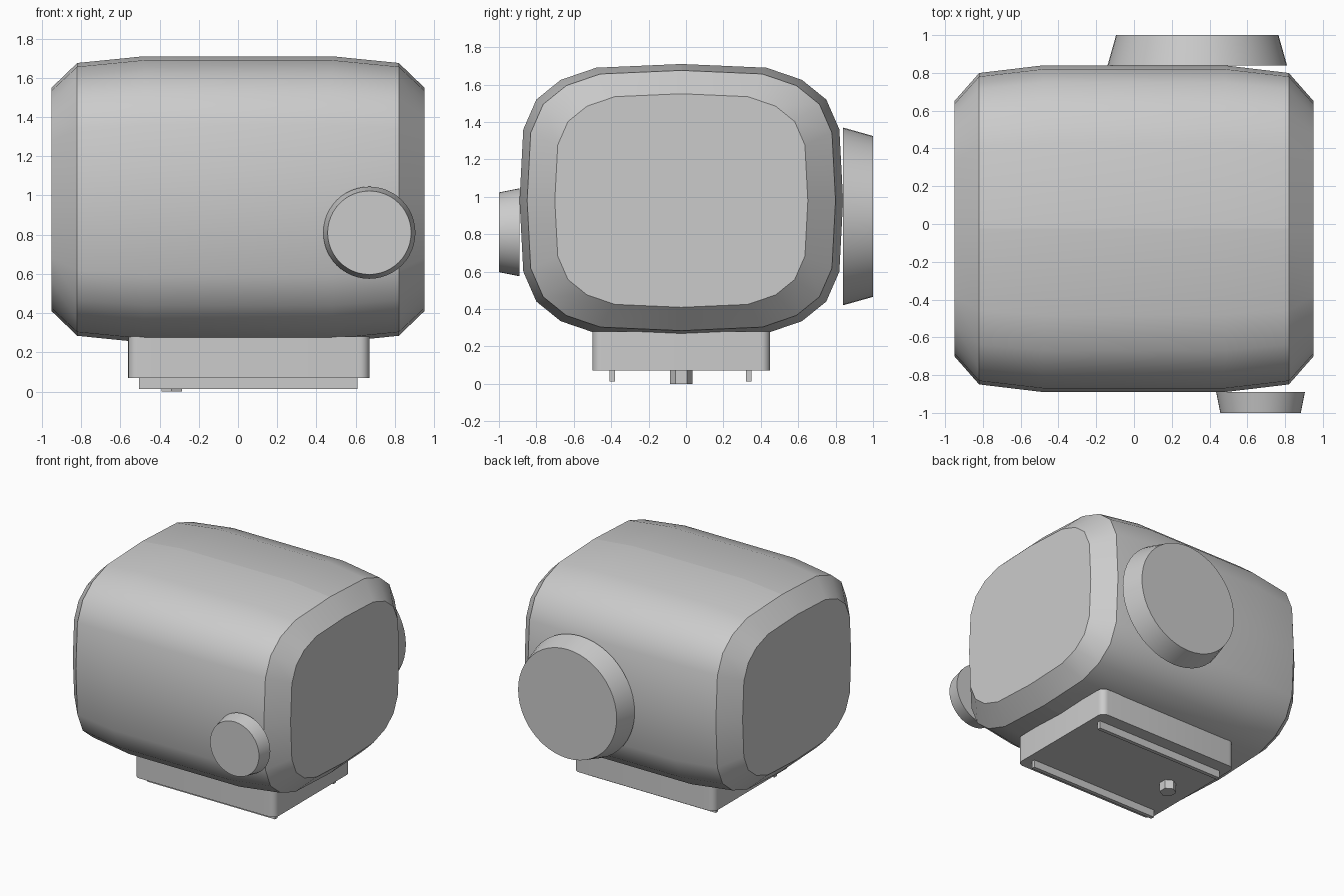
import bpy, bmesh, math
from mathutils import Matrix, Vector

if "Cube" in bpy.data.objects:
    bpy.data.objects.remove(bpy.data.objects["Cube"])

grey = bpy.data.materials.new("plain_grey")
grey.diffuse_color = (0.6, 0.6, 0.6, 1)
grey.use_nodes = True
grey.node_tree.nodes["Principled BSDF"].inputs["Base Color"].default_value = grey.diffuse_color


def finish(name, bm, angle=30):
    bmesh.ops.recalc_face_normals(bm, faces=bm.faces)
    me = bpy.data.meshes.new(name)
    bm.to_mesh(me)
    bm.free()
    ob = bpy.data.objects.new(name, me)
    bpy.context.collection.objects.link(ob)
    me.materials.append(grey)
    bpy.ops.object.select_all(action='DESELECT')
    ob.select_set(True)
    bpy.context.view_layer.objects.active = ob
    bpy.ops.object.shade_smooth_by_angle(angle=math.radians(angle))
    return ob


def cone(name, centre, r1, r2, depth, segs, rot=Matrix()):
    bm = bmesh.new()
    bmesh.ops.create_cone(bm, cap_ends=True, segments=segs, radius1=r1,
                          radius2=r2, depth=depth,
                          matrix=Matrix.Translation(centre) @ rot)
    return finish(name, bm)


def box(name, lo, hi, corner=0):
    lo, hi = Vector(lo), Vector(hi)
    bm = bmesh.new()
    bmesh.ops.create_cube(bm, size=1)
    for v in bm.verts:
        v.co = (lo + hi) / 2 + v.co * (hi - lo)
    if corner:  # round the upright edges
        up = [e for e in bm.edges if abs(e.verts[0].co.z - e.verts[1].co.z) > 0.01]
        bmesh.ops.bevel(bm, geom=up, offset=corner, segments=6, profile=0.5, affect='EDGES')
    return finish(name, bm)


# Body: rounded 20-sided section lofted along x
CY, CZ = -0.025, 0.98
quarter = [(0.865, 0), (0.845, 0.38), (0.775, 0.54), (0.645, 0.645), (0.455, 0.71), (0, 0.73)]
half = quarter + [(-y, z) for y, z in quarter[-2::-1]]
ring = half + [(y, -z) for y, z in half[-2:0:-1]]
sections = [(-0.95, 0.782), (-0.82, 0.953), (-0.48, 1), (0.48, 1), (0.82, 0.953), (0.95, 0.782)]
bm = bmesh.new()
loops = [[bm.verts.new((x, CY + y * s, CZ + z * s)) for y, z in ring] for x, s in sections]
n = len(ring)
for a, b in zip(loops, loops[1:]):
    for i in range(n):
        j = (i + 1) % n
        bm.faces.new((a[i], a[j], b[j], b[i]))
bm.faces.new(loops[0])
bm.faces.new(loops[-1])
# seam along the top and bottom centre line
for e in bm.edges:
    if all(abs(v.co.y - CY) < 1e-4 and abs(v.co.x) < 0.83 for v in e.verts):
        e.smooth = False
finish("body", bm)

# Round knobs on the front and back faces
to_front = Matrix.Rotation(math.pi / 2, 4, 'X')
to_back = Matrix.Rotation(-math.pi / 2, 4, 'X')
cone("front_knob", (0.67, -0.945, 0.81), 0.235, 0.213, 0.11, 48, to_front)
cone("back_knob", (0.335, 0.92, 0.895), 0.475, 0.43, 0.16, 48, to_back)

# Foot block with two rails and a hexagonal stud beneath
box("foot_block", (-0.56, -0.50, 0.07), (0.67, 0.45, 0.28), 0.05)
for side, y in (("front", -0.395), ("back", 0.335)):
    box(side + "_rail", (-0.505, y - 0.015, 0.012), (0.61, y + 0.015, 0.08))
cone("hex_stud", (-0.338, -0.025, 0.04), 0.06, 0.06, 0.08, 6)
